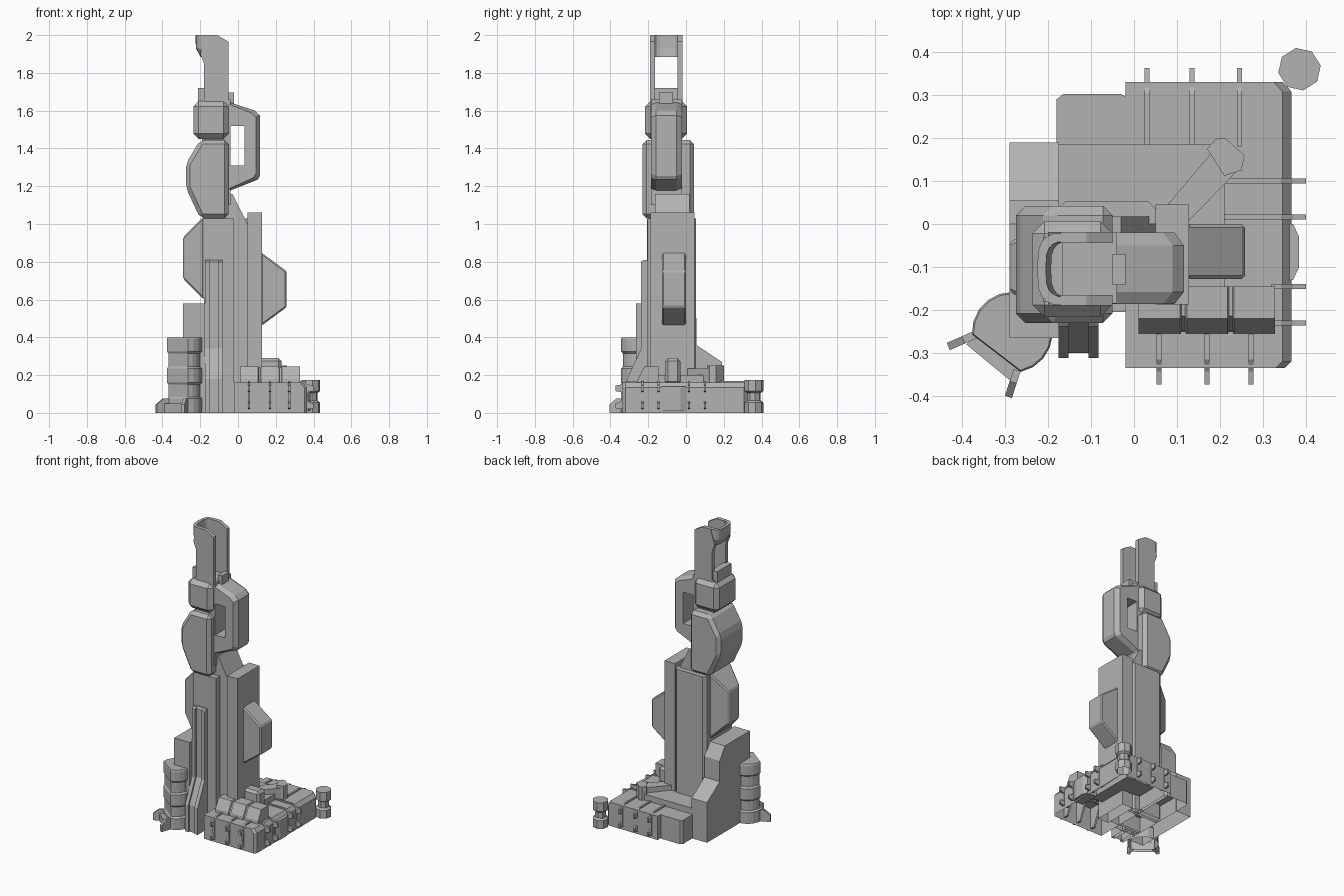
import bpy, bmesh, math

cube = bpy.data.objects.get("Cube")
if cube:
    bpy.data.objects.remove(cube, do_unlink=True)

grey = bpy.data.materials.new("concrete_grey")
grey.use_nodes = True
grey.diffuse_color = (0.45, 0.45, 0.45, 1)
grey.node_tree.nodes["Principled BSDF"].inputs["Base Color"].default_value = (0.45, 0.45, 0.45, 1)


def loft(name, rings, bevel=0):
    """Solid through rings of equal point count; faces resting on the ground are left open."""
    bm = bmesh.new()
    loops = [[bm.verts.new(p) for p in ring] for ring in rings]
    for a, b in zip(loops, loops[1:]):
        for i in range(len(a)):
            j = (i + 1) % len(a)
            bm.faces.new((a[i], a[j], b[j], b[i]))
    bm.faces.new(loops[0])
    bm.faces.new(loops[-1])
    bmesh.ops.recalc_face_normals(bm, faces=bm.faces)
    ground = [f for f in bm.faces if all(v.co.z < .001 for v in f.verts)]
    bmesh.ops.delete(bm, geom=ground, context="FACES")
    mesh = bpy.data.meshes.new(name)
    bm.to_mesh(mesh)
    bm.free()
    mesh.materials.append(grey)
    ob = bpy.data.objects.new(name, mesh)
    bpy.context.collection.objects.link(ob)
    if bevel:
        mod = ob.modifiers.new("chamfer", "BEVEL")
        mod.width, mod.segments, mod.angle_limit = bevel, 1, math.radians(25)


def place(axis, p, d):
    return {"x": (d, p[0], p[1]), "y": (p[0], d, p[1]), "z": (p[0], p[1], d)}[axis]


def prism(name, axis, pts, lo, hi, bevel=0):
    loft(name, [[place(axis, p, d) for p in pts] for d in (lo, hi)], bevel)


def box(name, x, y, z, bevel=0):
    prism(name, "z", [(x[0], y[0]), (x[1], y[0]), (x[1], y[1]), (x[0], y[1])], *z, bevel)


def disc(cx, cy, r, n, start=0, sweep=360):
    """Points of a full circle, or of an arc with both ends."""
    steps = n if sweep == 360 else n - 1
    angles = [math.radians(start + sweep * i / steps) for i in range(n)]
    return [(cx + r * math.cos(a), cy + r * math.sin(a)) for a in angles]


# Podium
def podium_ring(y, cut):
    return [(x - (cut if x > 0 else 0), y, z) for x, z in
            ((-.02, 0), (.366, 0), (.366, .135), (.345, .16), (-.02, .16))]

loft("podium", [podium_ring(-.335, .015), podium_ring(-.32, 0), podium_ring(.308, 0), podium_ring(.33, .02)])
prism("rear_podium", "z", [(-.18, 0), (0, 0), (0, .285), (-.03, .302), (-.165, .302), (-.18, .29)], 0, .16)
box("podium_deck", (-.18, .21), (-.15, .185), (.1, .2))
prism("podium_bay", "z", [(.3, -.13), (.37, -.13), (.384, -.1), (.384, -.03), (.37, 0), (.3, 0)], .01, .14)

# Slant-fronted bench with two shallow joints
def bench_ring(x, drop):
    return [(x, y, z - drop) for y, z in
            ((-.257 + drop, .15), (-.255 + drop, .18), (-.22 + drop, .245), (-.145, .245), (-.145, .15))]

joints = [bench_ring(.01, 0)]
for x in (.115, .225):
    joints += [bench_ring(x - .008, 0), bench_ring(x - .004, .006), bench_ring(x + .004, .006), bench_ring(x + .008, 0)]
loft("bench", joints + [bench_ring(.328, 0)])

# Straps hooked over the podium edge
def strap(name, axis, at, inner, edge, sign):
    tip = edge + sign * .038
    mid = edge + sign * .008
    pts = [(inner, .15), (inner, .168), (edge - sign * .02, .168), (mid, .15), (tip, .145), (tip, .115),
           (mid, .11), (mid, .06), (tip, .05), (tip, .025), (mid, .02), (edge - sign * .03, .02)]
    prism(name, axis, pts, at - .006, at + .006)

for i, x in enumerate((.058, .17, .272)):
    strap(f"front_strap_{i}", "x", x, -.25, -.335, -1)
for i, x in enumerate((.03, .135, .245)):
    strap(f"rear_strap_{i}", "x", x, .18, .325, 1)
for i, (y, inner) in enumerate(((.1, .2), (.016, .2), (-.145, .32), (-.23, .32))):
    strap(f"side_strap_{i}", "y", y, inner, .362, 1)

# Detached waisted bollard
loft("bollard", [[(x, y, z) for x, y in disc(.385, .36, r, 8, 10)] for z, r in
     ((0, .05), (.055, .05), (.065, .036), (.105, .036), (.115, .05), (.175, .05))])

# Diagonal arm and stub beside the tower
prism("diagonal_arm", "z", [(.04, .0), (.12, 0), (.235, .118), (.18, .165)], .16, .235)
prism("arm_head", "z", [(.17, .175), (.19, .198), (.212, .2), (.257, .16), (.25, .125), (.21, .112)], .16, .25)
box("stub_block", (.1, .23), (-.11, -.03), (.15, .29), .015)

# Tower shaft
prism("core", "y", [(-.18, 0), (.05, 0), (.05, 1.0), (-.03, 1.16), (-.18, 1.16)], -.165, .018)
box("side_slab", (.05, .128), (-.187, .045), (0, 1.06))
prism("rear_panel", "z", [(-.18, 0), (.05, 0), (.05, .035), (.035, .052), (-.16, .052), (-.18, .035)], 0, 1.03)
box("front_panel", (-.18, -.02), (-.205, -.15), (0, 1.03))

# Front twin rails with a sunk strip between
def rail(name, x, depth):
    prism(name, "x", [(-.18, 0), (-.312 + depth, 0), (-.312 + depth, .18), (-.238 + depth, .34),
                      (-.238 + depth, .8), (-.225 + depth, .81), (-.18, .81)], *x)

rail("rail_left", (-.176, -.152), 0)
rail("rail_right", (-.106, -.082), 0)
rail("rail_recess", (-.152, -.106), .012)

# Stepped left wing
prism("left_wing", "x", [(-.265, 0), (.19, 0), (.19, .27), (.055, .36), (.055, .5), (0, .58), (-.265, .58)],
      -.29, -.175)

# Round silo with sunk bands and one flat side facing the corner
def silo_ring(r, z):
    return [(x, y, z) for x, y in disc(-.283, -.252, r, 15, -78, 261)]

loft("silo", [silo_ring(r, z) for z, r in ((0, .094), (.075, .094), (.085, .084), (.15, .084), (.16, .094),
     (.235, .094), (.245, .084), (.315, .084), (.325, .094), (.39, .094), (.4, .09))])

# Splayed buttress fins at the silo foot, with a step between them
prism("silo_step", "z", [(-.365, -.255), (-.265, -.335), (-.287, -.365), (-.39, -.28)], 0, .05)

def silo_fin(name, start, end):
    dx, dy = end[0] - start[0], end[1] - start[1]
    nx, ny = -dy * .13, dx * .13
    profile = ((0, 0), (1, 0), (1, .045), (.45, .075), (0, .075))
    loft(name, [[(start[0] + dx * t + nx * s, start[1] + dy * t + ny * s, z) for t, z in profile] for s in (-1, 1)])

silo_fin("silo_fin_left", (-.368, -.257), (-.432, -.285))
silo_fin("silo_fin_right", (-.272, -.34), (-.292, -.402))

# Faceted side pods
def pod(name, x_in, x_out, y, z, dy, dz):
    rings = []
    for x, a, b in ((x_in, 0, 0), (x_out, dy, dz)):
        rings.append([(x, y[0] + a, z[0] + b), (x, y[1] - a, z[0] + b), (x, y[1] - a, z[1] - b), (x, y[0] + a, z[1] - b)])
    loft(name, rings, .008)

pod("right_pod", .122, .258, (-.128, 0), (.46, .85), 0, .1)
pod("left_pod", -.18, -.29, (-.21, .01), (.6, 1.04), .052, .11)

# Upper tower: hex housing, collar and neck
prism("hex_housing", "y", [(-.05, 1.03), (-.2, 1.03), (-.275, 1.19), (-.275, 1.32), (-.2, 1.445), (-.05, 1.445)],
      -.23, .042, .022)
box("neck", (-.19, -.04), (-.185, -.02), (1.1, 1.66))
box("collar", (-.236, -.05), (-.216, .006), (1.45, 1.65), .028)

# Side loop with open window and chamfered outer rim
def loop_ring(y, cut):
    rim = [(-.06, 1.17 + cut / 2), (.105 - cut, 1.235 + cut / 2), (.116 - cut, 1.255 + cut / 2),
           (.116 - cut, 1.575 - cut / 2), (.09 - cut, 1.6 - cut / 2), (-.06, 1.65 - cut / 2)]
    window = [(-.06, 1.52), (.035, 1.52), (.035, 1.48), (.035, 1.35), (.035, 1.31), (-.06, 1.31)]
    return [(x, y, z) for x, z in rim + window]

loft("side_loop", [loop_ring(-.186, .022), loop_ring(-.158, 0), loop_ring(-.05, 0), loop_ring(-.02, .022)])

# Open-backed spire: two cheeks, curved crown band and sill blocks
cheek = [(-.05, 1.64), (-.05, 1.965), (-.11, 2), (-.17, 2), (-.2, 1.9), (-.18, 1.85), (-.18, 1.64)]
for side, y in (("front", -.19), ("rear", -.044)):
    prism(f"spire_cheek_{side}", "y", cheek, y, y + .025)

def crown_arc(inset, shift, n=11):
    """Squared-off half oval, open towards +x."""
    pts = []
    for i in range(n):
        a = math.pi * (.5 + i / (n - 1))
        c, s = math.cos(a), math.sin(a)
        pts.append((-.15 + shift - (.075 - inset) * abs(c) ** .6,
                    -.105 + (.085 - inset) * math.copysign(abs(s) ** .6, s)))
    return pts

loft("spire_crown", [[(x, y, z) for x, y in crown_arc(0, shift) + crown_arc(.02, inner)[::-1]]
     for z, shift, inner in ((1.885, .027, .012), (1.93, .002, .004), (2, 0, 0))])
box("sill_left", (-.212, -.165), (-.18, -.03), (1.6, 1.72))
box("sill_right", (-.05, -.02), (-.142, -.07), (1.6, 1.695))
